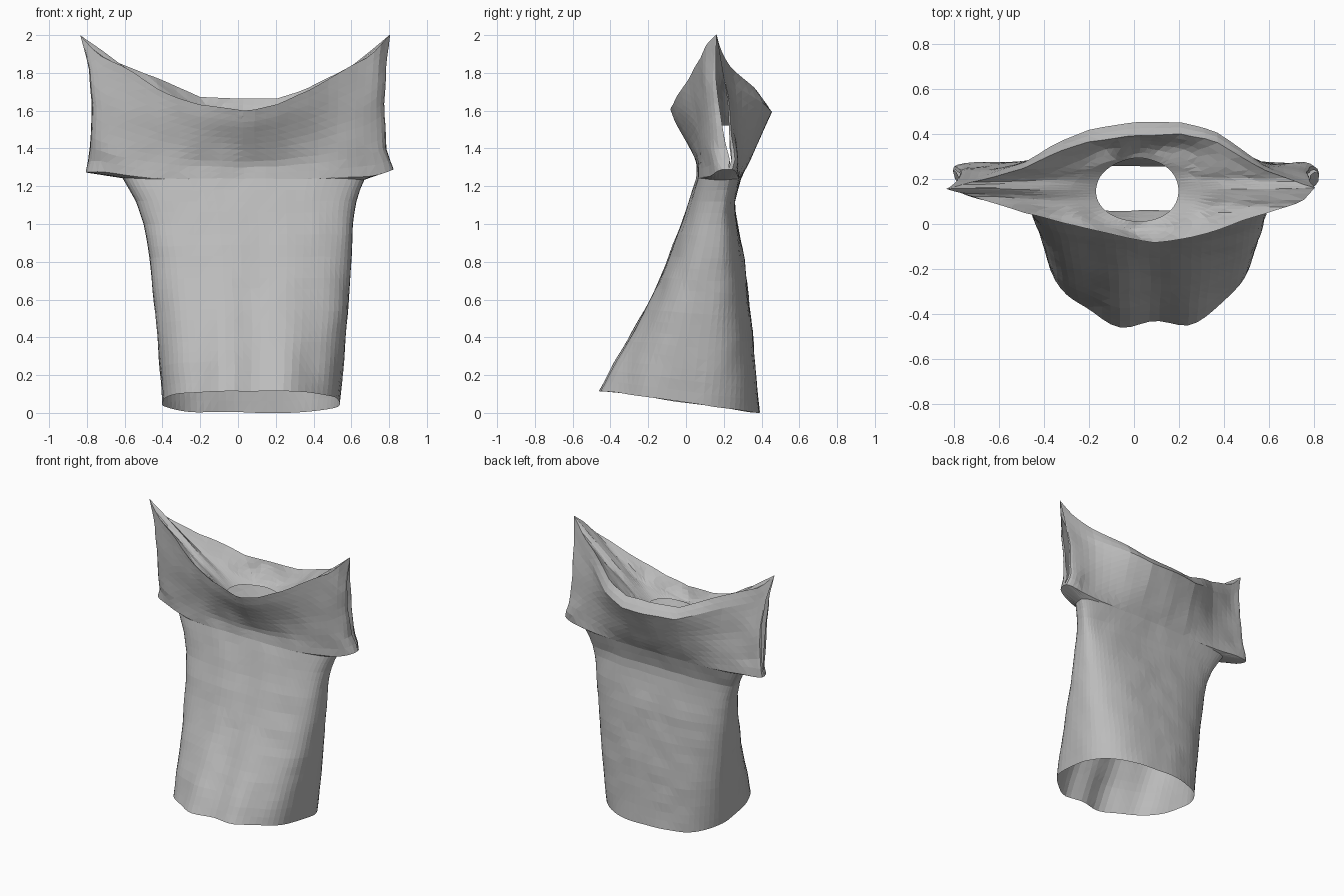
import bpy, bmesh, math
from mathutils import Vector, noise

cube = bpy.data.objects.get("Cube")
if cube:
    bpy.data.objects.remove(cube, do_unlink=True)

cloth = bpy.data.materials.new("grey cloth")
cloth.use_nodes = True
GREY = (0.5, 0.5, 0.5, 1)
cloth.diffuse_color = GREY
cloth.node_tree.nodes["Principled BSDF"].inputs["Base Color"].default_value = GREY

COLS = 34
ARMPIT = 1.24


def lerp(a, b, t):
    return a + (b - a) * t


def table(points, x):
    """Piecewise linear lookup in a short list of (position, value)."""
    if x <= points[0][0]:
        return points[0][1]
    for (a, p), (b, q) in zip(points, points[1:]):
        if x <= b:
            return lerp(p, q, (x - a) / (b - a))
    return points[-1][1]


# Side outlines and centre profiles of the body, by height
LEFT = [(0, .54), (.4, .575), (.8, .6), (1, .61), (1.15, .63), (1.24, .67)]
RIGHT = [(0, -.4), (.4, -.43), (.8, -.47), (1, -.5), (1.12, -.54), (1.24, -.61)]
PROFILE = {
    -1: [(0, -.45), (.2, -.36), (.4, -.26), (.6, -.165), (.8, -.09), (1, -.02), (1.24, .055)],
    1: [(0, .39), (.4, .355), (.8, .31), (1.1, .255), (1.24, .29)]}
SEAM = [(0, .03), (.6, .1), (1, .16), (1.24, .21)]

# Open sleeve edges, by fraction of sleeve height
EDGE_L = [(0, .83), (.15, .79), (.45, .775), (.75, .785), (1, .805)]
EDGE_R = [(0, -.8), (.2, -.78), (.5, -.775), (.75, -.79), (1, -.835)]

# Shoulder ridge around the neckline, by x: depth and height, front and back
RIDGE_Y = {
    -1: [(-.835, .16), (-.5, .05), (-.3, 0), (0, -.07), (.1, -.085),
         (.3, -.05), (.5, .02), (.75, .1), (.805, .16)],
    1: [(-.835, .16), (-.7, .2), (-.5, .27), (-.35, .36), (-.2, .42), (0, .455),
        (.2, .455), (.35, .42), (.5, .32), (.6, .25), (.805, .16)]}
RIDGE_Z = {
    -1: [(-.835, 2), (-.75, 1.9), (-.6, 1.83), (-.4, 1.7), (-.2, 1.63), (.05, 1.6),
         (.2, 1.63), (.4, 1.72), (.55, 1.81), (.7, 1.89), (.805, 2)],
    1: [(-.835, 2), (-.75, 1.9), (-.6, 1.84), (-.4, 1.76), (-.2, 1.67), (.2, 1.66),
        (.35, 1.71), (.55, 1.81), (.7, 1.89), (.805, 2)]}

# How far the cloth swells out towards the ridge, by fraction of height
SWELL = {-1: [(0, 0), (.2, -.05), (.45, .25), (.8, .8), (1, 1)],
         1: [(0, 0), (.3, .38), (.6, .72), (.84, 1), (1, 1)]}


def wrinkle(p):
    """Small creases, stronger at the crumpled sleeve ends."""
    low_sleeve = max(0, min(1, (abs(p.x) - .6) * 8)) * max(0, 1 - abs(p.z - 1.32) * 7)
    return p + noise.noise_vector(p * 7) * lerp(.006, .025, low_sleeve)


def bulge(u, power):
    return max(0, 1 - abs(u) ** power) ** (1 / power)


def body_point(side, u, h):
    fade = 1 - h / ARMPIT
    full = bulge(u, lerp(3, 2.5, fade))
    x = lerp(table(RIGHT, h), table(LEFT, h), (u + 1) / 2)
    y = lerp(table(SEAM, h), table(PROFILE[side], h), full)
    if side < 0:   # hanging folds near the hem
        y += .02 * fade ** 2 * math.cos((x - .1) * 20) * full
    return Vector((x, y, h + fade * (.055 - .14 * y)))


def shoulder_x(u, t):
    """Body columns run straight up; only the outer ones reach into the sleeve."""
    edge, outline = (EDGE_L, LEFT) if u > 0 else (EDGE_R, RIGHT)
    x = body_point(1, u, ARMPIT).x
    return x + (table(edge, t) - table(outline, ARMPIT)) * abs(u) ** 5


def shoulder_point(side, u, t):
    base = body_point(side, u, ARMPIT)
    ridge_x = shoulder_x(u, 1)
    y = lerp(base.y, table(RIDGE_Y[side], ridge_x), table(SWELL[side], t))
    y += side * .03 * math.sin(math.pi * t) * abs(u) ** 8
    y += .02 * (1 - t) * abs(u) ** 6
    if side > 0:   # the back rim rolls inward
        y -= .06 * max(0, (t - .84) / .16) * (1 - u * u)
    z = lerp(ARMPIT + .04 * abs(u) ** 6, table(RIDGE_Z[side], ridge_x), t)
    return Vector((shoulder_x(u, t), y, z))


def collar_point(side, u, s):
    angle = math.asin(max(-1, min(1, u)))
    rim = Vector((.015 + .185 * u, .15 + side * .14 * math.cos(angle), 1.52))
    p = shoulder_point(side, u, 1).lerp(rim, s)
    loose = math.sin(math.pi * s) * bulge(u, 2)
    p.z -= .02 * loose
    return p + noise.noise_vector(p * 8) * .03 * loose


def add_sheet(bm, rows, flip):
    grid = [[bm.verts.new(wrinkle(p)) for p in row] for row in rows]
    for low, high in zip(grid, grid[1:]):
        for i in range(COLS):
            quad = [low[i], low[i + 1], high[i + 1], high[i]]
            bm.faces.new(quad[::-1] if flip else quad)


def finish(bm, name):
    bmesh.ops.remove_doubles(bm, verts=bm.verts, dist=.001)
    bmesh.ops.triangulate(bm, faces=bm.faces)
    mesh = bpy.data.meshes.new(name)
    bm.to_mesh(mesh)
    bm.free()
    mesh.materials.append(cloth)
    bpy.context.collection.objects.link(bpy.data.objects.new(name, mesh))


columns = [math.sin(math.pi / 2 * (2 * i / COLS - 1)) for i in range(COLS + 1)]

# Body with sleeves: front and back sheets welded at the side seams
bm = bmesh.new()
for side in (-1, 1):
    rows = [[body_point(side, u, ARMPIT * k / 20) for u in columns] for k in range(21)]
    rows += [[shoulder_point(side, u, k / 12) for u in columns] for k in range(13)]
    add_sheet(bm, rows, side > 0)
finish(bm, "shirt_body")

# Collar folding inward from the shoulder ridge to the neck hole
bm = bmesh.new()
for side in (-1, 1):
    rows = [[collar_point(side, u, k / 6) for u in columns] for k in range(7)]
    add_sheet(bm, rows, side > 0)
finish(bm, "inner_collar")
